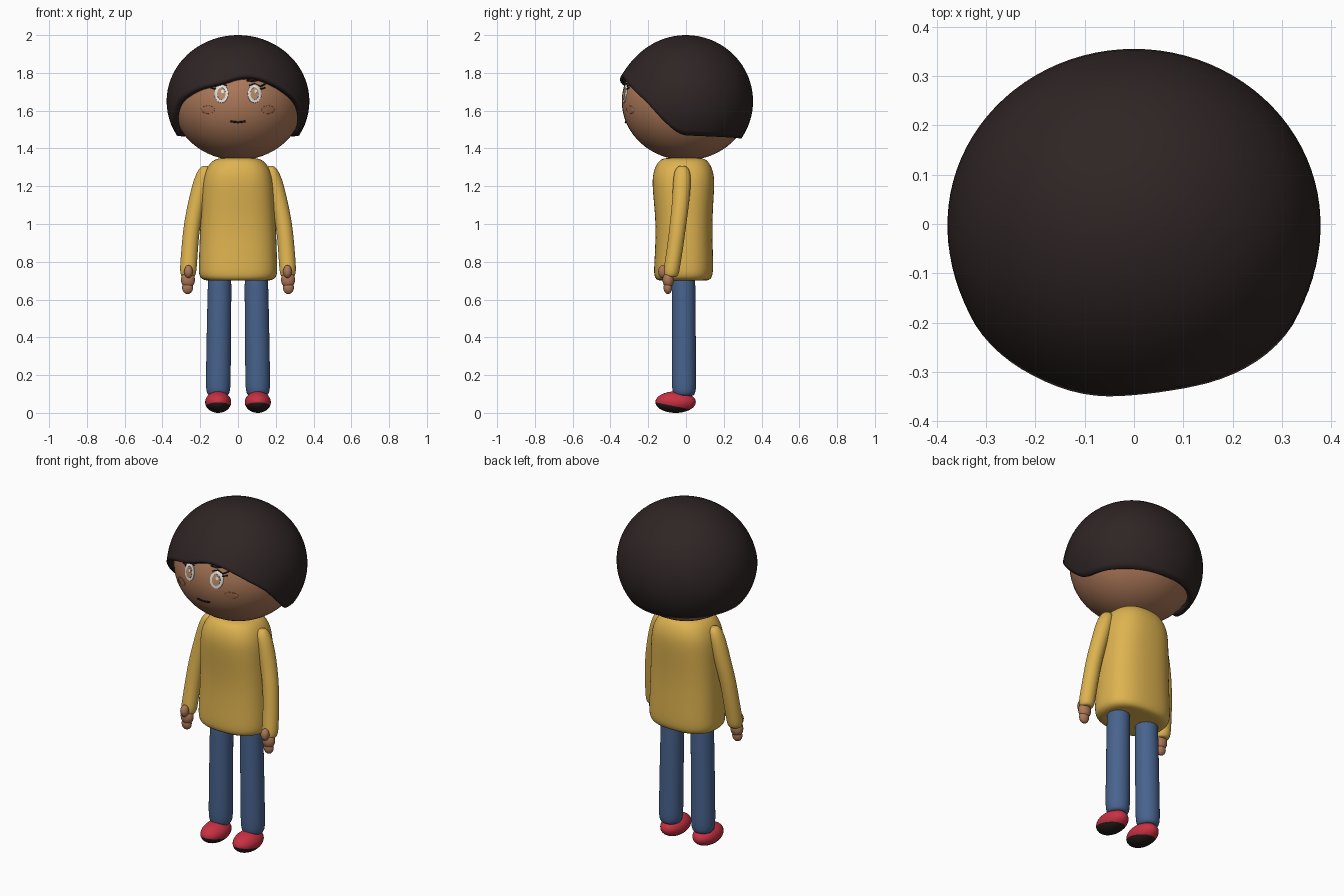
import bpy, bmesh
from math import sin, cos, acos, radians, pi, sqrt, copysign
from mathutils import Vector

if "Cube" in bpy.data.objects:
    bpy.data.objects.remove(bpy.data.objects["Cube"], do_unlink=True)


def material(name, *rgb):
    m = bpy.data.materials.new(name)
    m.use_nodes = True
    m.diffuse_color = (*rgb, 1)
    m.node_tree.nodes["Principled BSDF"].inputs["Base Color"].default_value = (*rgb, 1)
    return m


HAIR = material("dark brown hair", .028, .018, .018)
SKIN = material("brown skin", .42, .19, .1)
YELLOW = material("mustard sweater", .73, .45, .08)
BLUE = material("denim blue", .065, .125, .27)
RED = material("shoe red", .58, .03, .055)
SOLE = material("dark sole", .02, .012, .012)
WHITE = material("eye white", .8, .78, .75)
IRIS = material("tan iris", .5, .27, .15)
BLUSH = material("blush", .40, .17, .085)
INK = material("face line black", .01, .008, .008)


def finish(name, bm, *mats, angle=60):
    bmesh.ops.recalc_face_normals(bm, faces=bm.faces)
    mesh = bpy.data.meshes.new(name)
    bm.to_mesh(mesh)
    bm.free()
    ob = bpy.data.objects.new(name, mesh)
    bpy.context.collection.objects.link(ob)
    for m in mats:
        mesh.materials.append(m)
    bpy.ops.object.select_all(action='DESELECT')
    ob.select_set(True)
    bpy.context.view_layer.objects.active = ob
    bpy.ops.object.shade_smooth_by_angle(angle=radians(angle))
    return ob


def skin_rings(rings, caps=(True, True)):
    """Join equal rings of points with quads."""
    bm = bmesh.new()
    loops = [[bm.verts.new(p) for p in ring] for ring in rings]
    n = len(loops[0])
    for a, b in zip(loops, loops[1:]):
        for i in range(n):
            j = (i + 1) % n
            bm.faces.new((a[i], a[j], b[j], b[i]))
    for loop, cap in ((loops[0], caps[0]), (loops[-1], caps[1])):
        if cap:
            bm.faces.new(loop)
    return bm


def loft(name, sections, mat, power=2.0, sides=24):
    """Smooth body through horizontal sections (x, y, z, half width, half depth)."""
    rings = []
    for x, y, z, rx, ry in sections:
        ring = []
        for i in range(sides):
            a = 2 * pi * i / sides
            c, s = cos(a), sin(a)
            ring.append((x + rx * copysign(abs(c) ** (2 / power), c),
                         y + ry * copysign(abs(s) ** (2 / power), s), z))
        rings.append(ring)
    ob = finish(name, skin_rings(rings), mat, angle=180)
    ob.modifiers.new("smooth", 'SUBSURF').levels = 2
    ob.modifiers["smooth"].render_levels = 2
    return ob


def ellipsoid(name, center, radii, mat):
    bm = bmesh.new()
    bmesh.ops.create_uvsphere(bm, u_segments=48, v_segments=32, radius=1)
    bmesh.ops.scale(bm, vec=radii, verts=bm.verts)
    bmesh.ops.translate(bm, vec=center, verts=bm.verts)
    return finish(name, bm, mat, angle=180)


# Head
HC, HR = Vector((0, 0, 1.65)), Vector((.347, .34, .312))
ellipsoid("head", HC, HR, SKIN)


def on_face(x, z, lift=0.0):
    y = HR.y * sqrt(1 - (x / HR.x) ** 2 - ((z - HC.z) / HR.z) ** 2)
    return (x, -y - lift, z)


# Hair shell with a hairline that depends on the direction around the head
HAIRLINE = [(-180, 1.45), (-84, 1.47), (-72, 1.53), (-55, 1.65), (-33, 1.722), (-16, 1.745),
            (2, 1.785), (16, 1.782), (33, 1.738), (55, 1.65), (72, 1.53), (84, 1.47), (180, 1.45)]


def hairline(deg):
    deg = (deg + 180) % 360 - 180
    for (a, za), (b, zb) in zip(HAIRLINE, HAIRLINE[1:]):
        if a <= deg <= b:
            return za + (zb - za) * (deg - a) / (b - a)


def hair_point(deg, t):
    edge = sum(hairline(deg + d) for d in range(-6, 7, 2)) / 7
    polar = max(.01, t * acos((edge - HC.z) / .35))
    a = radians(deg)
    flare = 1 + .05 * t ** 4 * max(0, cos(a))
    return (.378 * sin(polar) * sin(a) * flare,
            -.355 * sin(polar) * cos(a) * flare, HC.z + .35 * cos(polar))


STEPS = 24
hair = finish("hair", skin_rings([[hair_point(d, k / STEPS) for d in range(-180, 180, 4)]
                                  for k in range(STEPS + 1)], (True, False)), HAIR)
shell = hair.modifiers.new("thickness", 'SOLIDIFY')
shell.thickness = .032
shell.offset = -1


# Painted face details lying on the head
def plate(name, x, z, rx, rz, lift, mat):
    rings = []
    for r, up in ((1, -.002), (.97, lift), (.6, lift), (.3, lift), (.05, lift)):
        rings.append([on_face(x + rx * r * cos(a * pi / 16), z + rz * r * sin(a * pi / 16), up)
                      for a in range(32)])
    finish(name, skin_rings(rings, (False, True)), mat)


def stroke(name, points, width):
    curve = bpy.data.curves.new(name, 'CURVE')
    curve.dimensions = '3D'
    curve.bevel_depth = width
    curve.bevel_resolution = 2
    curve.use_fill_caps = True
    line = curve.splines.new('POLY')
    line.points.add(len(points) - 1)
    for p, (x, z) in zip(line.points, points):
        p.co = (*on_face(x, z, .002), 1)
    curve.materials.append(INK)
    ob = bpy.data.objects.new(name, curve)
    bpy.context.collection.objects.link(ob)
    bpy.ops.object.select_all(action='DESELECT')
    ob.select_set(True)
    bpy.context.view_layer.objects.active = ob
    bpy.ops.object.convert(target='MESH')


stroke("mouth", [(-.04, 1.543), (0, 1.538), (.04, 1.543)], .005)

# Torso
loft("sweater", [(0, -.015, .70, .13, .10), (0, -.015, .70, .185, .14), (0, -.014, .725, .21, .157),
                 (0, -.012, .78, .21, .158), (0, -.01, .95, .203, .15), (0, -.012, 1.08, .198, .155),
                 (0, -.014, 1.2, .193, .166), (0, -.014, 1.27, .18, .163), (0, -.014, 1.325, .15, .14),
                 (0, -.014, 1.35, .11, .11), (0, -.014, 1.35, .05, .05)], YELLOW, power=2.5)

# Paired parts
for side, label in ((1, "left"), (-1, "right")):
    def paired(sections):
        return [(side * s[0], *s[1:]) for s in sections]

    plate(label + "_eye_white", side * .088, 1.69, .037, .05, .003, WHITE)
    plate(label + "_iris", side * .088, 1.69, .023, .033, .005, IRIS)
    plate(label + "_eye_glint", side * .088 + .006, 1.702, .008, .01, .007, WHITE)
    plate(label + "_cheek", side * .16, 1.605, .036, .022, .002, BLUSH)
    stroke(label + "_brow", [(side * .045, 1.762), (side * .08, 1.757), (side * .125, 1.768)], .006)
    stroke(label + "_upper_lash", [(side * .06, 1.734), (side * .09, 1.744), (side * .12, 1.728)], .003)
    for k in (0, 1):
        stroke(label + "_outer_lash", [(side * .118, 1.728 - .014 * k),
                                       (side * .145, 1.742 - .02 * k)], .004)

    loft(label + "_sleeve", paired([
        (.264, -.08, .72, .02, .02), (.264, -.08, .72, .034, .033), (.264, -.078, .74, .043, .042),
        (.262, -.073, .78, .045, .043), (.256, -.058, .87, .044, .043), (.244, -.042, 1.0, .044, .044),
        (.218, -.027, 1.12, .046, .046), (.19, -.021, 1.23, .047, .048), (.177, -.02, 1.28, .038, .042),
        (.173, -.02, 1.305, .022, .025), (.173, -.02, 1.308, .008, .008)]), YELLOW)

    # Hand: palm, fingers and thumb
    ellipsoid(label + "_palm", (side * .265, -.094, .705), (.037, .03, .045), SKIN)
    ellipsoid(label + "_fingers", (side * .267, -.096, .664), (.029, .023, .035), SKIN)
    ellipsoid(label + "_thumb", (side * .262, -.122, .748), (.023, .025, .034), SKIN)

    # Trouser leg
    loft(label + "_leg", paired([
        (.105, -.01, .09, .03, .03), (.105, -.01, .09, .052, .052), (.105, -.01, .115, .066, .065),
        (.104, -.011, .2, .066, .065), (.101, -.012, .45, .065, .064), (.097, -.013, .7, .063, .063),
        (.097, -.013, .76, .06, .06)]), BLUE)

    # Shoe, split along a tilted plane into upper and sole
    bm = bmesh.new()
    bmesh.ops.create_uvsphere(bm, u_segments=32, v_segments=20, radius=1)
    bmesh.ops.scale(bm, vec=(.069, .107, .057), verts=bm.verts)
    bmesh.ops.translate(bm, vec=(side * .105, -.055, .057), verts=bm.verts)
    point, normal = Vector((0, -.055, .034)), Vector((0, .2, 1)).normalized()
    bmesh.ops.bisect_plane(bm, geom=bm.verts[:] + bm.edges[:] + bm.faces[:],
                           plane_co=point, plane_no=normal)
    for f in bm.faces:
        f.material_index = int((f.calc_center_median() - point).dot(normal) < 0)
    finish(label + "_shoe", bm, RED, SOLE, angle=180)
